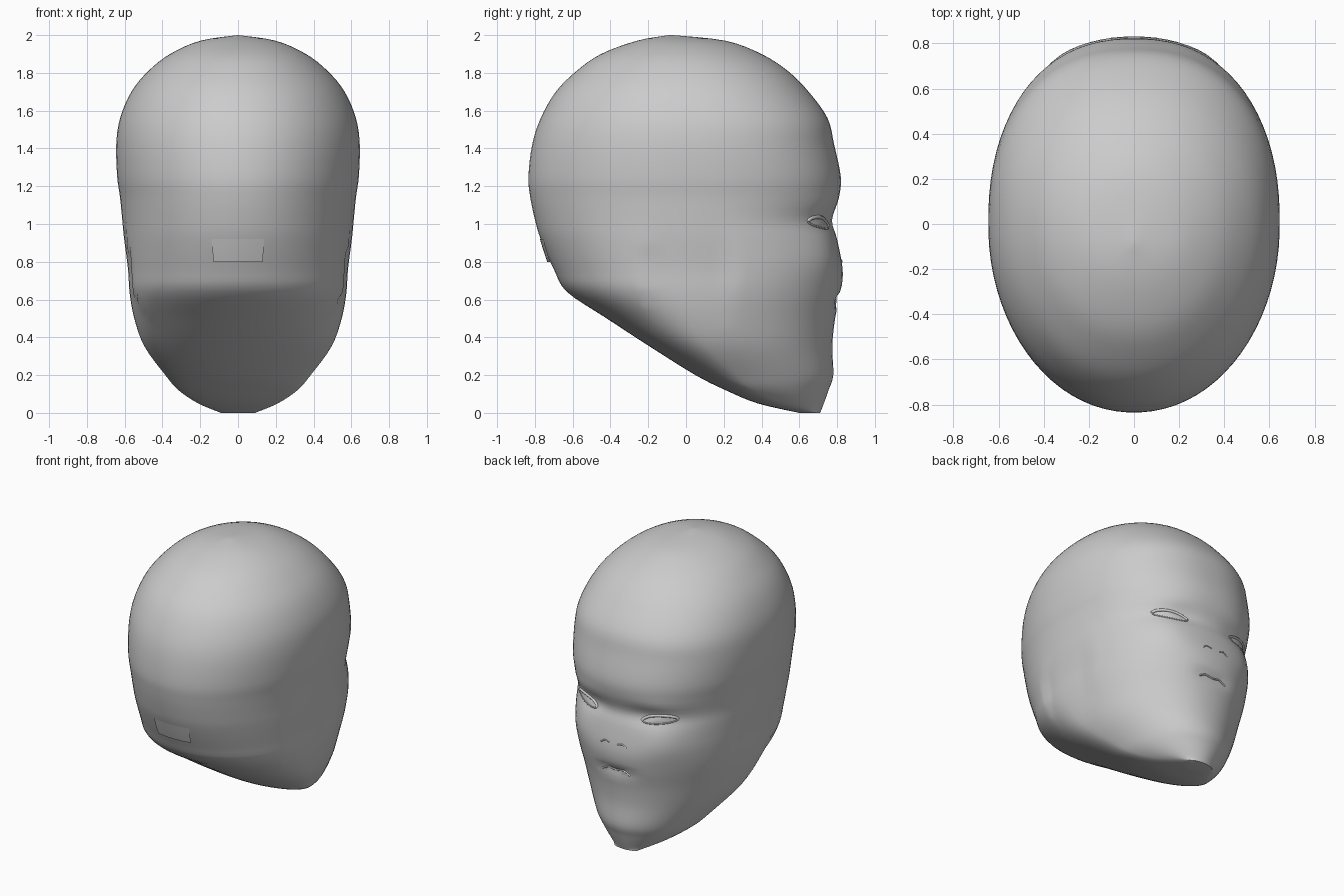
import bpy, bmesh, math
from mathutils import Vector
from mathutils.bvhtree import BVHTree

if "Cube" in bpy.data.objects:
    bpy.data.objects.remove(bpy.data.objects["Cube"])

# Horizontal sections: z, back y, front y, half width, y of widest point
SECTIONS = [
    (0.00, 0.60, 0.71, 0.09, 0.68), (0.05, 0.38, 0.73, 0.21, 0.50),
    (0.12, 0.21, 0.755, 0.315, 0.36), (0.20, 0.05, 0.78, 0.385, 0.27),
    (0.35, -0.19, 0.775, 0.495, 0.12), (0.50, -0.42, 0.79, 0.555, 0.04),
    (0.64, -0.63, 0.82, 0.59, 0.0), (0.76, -0.70, 0.83, 0.60, 0.0),
    (0.92, -0.77, 0.80, 0.61, 0.0), (1.02, -0.80, 0.775, 0.615, 0.0),
    (1.14, -0.825, 0.81, 0.625, 0.0), (1.25, -0.835, 0.82, 0.64, 0.0),
    (1.42, -0.815, 0.785, 0.645, 0.0), (1.56, -0.77, 0.75, 0.625, 0.0),
    (1.70, -0.69, 0.65, 0.565, 0.0), (1.81, -0.58, 0.54, 0.475, 0.0),
    (1.90, -0.45, 0.40, 0.36, -0.02), (1.97, -0.26, 0.21, 0.20, -0.05),
    (2.00, -0.09, -0.07, 0.0, -0.08)]
COLS, SUB = 80, 4


def spline(t):
    i = min(int(t), len(SECTIONS) - 2)
    f = t - i
    a, b, c, d = (SECTIONS[max(0, min(len(SECTIONS) - 1, i + k))] for k in (-1, 0, 1, 2))
    return [0.5 * (2 * q + (r - p) * f + (2 * p - 5 * q + 4 * r - s) * f * f
                   + (3 * q - p - 3 * r + s) * f ** 3) for p, q, r, s in zip(a, b, c, d)]


def bump(u, v, su, sv):
    return math.exp(-(u / su) ** 2 - (v / sv) ** 2)


def sculpt(x, y, z):
    ax = abs(x)
    if y > 0.2:
        # Eye sockets, brow, cheekbones, nose wings and mouth hollow
        y -= 0.015 * bump(ax - 0.22, z - 1.03, 0.12, 0.06)
        y += 0.010 * bump(ax - 0.30, z - 1.10, 0.16, 0.06)
        y += 0.022 * bump(ax - 0.34, z - 0.86, 0.14, 0.12)
        y -= 0.025 * bump(ax - 0.05, z - 0.60, 0.08, 0.03)
    # Shallow recess where the ears attach
    if abs(y) < 0.21 and ax > 0.4:
        x -= math.copysign(0.018 * bump(0, z - 0.72, 1, 0.2), x)
    return x, y, z


# Head shell
bm = bmesh.new()
rings = []
for k in range((len(SECTIONS) - 1) * SUB + 1):
    z, yb, yf, w, yc = spline(k / SUB)
    z, w = min(max(z, 0), 2), max(w, 0.002)
    nf = 1.9 + 0.4 * min(1, z / 0.8) if z < 1.5 else 2.3 - 0.3 * (z - 1.5) / 0.5
    nb = 2.05
    ring = []
    for j in range(COLS):
        a = 2 * math.pi * (j + 0.5) / COLS
        c, s = math.cos(a), math.sin(a)
        n, r = (nf, yf - yc) if s > 0 else (nb, yc - yb)
        x = w * math.copysign(abs(c) ** (2 / n), c)
        y = yc + r * math.copysign(abs(s) ** (2 / n), s)
        ring.append(bm.verts.new(sculpt(x, y, z)))
    rings.append(ring)
for lo, hi in zip(rings, rings[1:]):
    for j in range(COLS):
        bm.faces.new((lo[j], lo[(j + 1) % COLS], hi[(j + 1) % COLS], hi[j]))
bm.faces.new(rings[0][::-1])
bm.faces.new(rings[-1])
bmesh.ops.recalc_face_normals(bm, faces=bm.faces)
tree = BVHTree.FromBMesh(bm)


def finish(name, bm, angle=40):
    me = bpy.data.meshes.new(name)
    bm.to_mesh(me)
    bm.free()
    ob = bpy.data.objects.new(name, me)
    bpy.context.collection.objects.link(ob)
    bpy.ops.object.select_all(action='DESELECT')
    ob.select_set(True)
    bpy.context.view_layer.objects.active = ob
    bpy.ops.object.shade_smooth_by_angle(angle=math.radians(angle))
    return ob


finish("head", bm)


def on_skin(x, z, side=1, lift=0.0):
    # Point on the face (side 1) or back of the head (side -1)
    hit = tree.ray_cast(Vector((x, side * 3, z)), Vector((0, -side, 0)))[0]
    return Vector((x, hit.y + side * lift, z))


def tube(name, pts, radius, closed=False):
    cu = bpy.data.curves.new(name, 'CURVE')
    cu.dimensions = '3D'
    cu.bevel_depth, cu.bevel_resolution = radius, 2
    sp = cu.splines.new('POLY')
    sp.points.add(len(pts) - 1)
    for p, co in zip(sp.points, pts):
        p.co = (*co, 1)
    sp.use_cyclic_u = closed
    ob = bpy.data.objects.new(name, cu)
    bpy.context.collection.objects.link(ob)


def almond(sx, t):
    u, s = math.cos(t), math.sin(t)
    return sx * (0.285 + 0.105 * u), 1.0 + 0.012 * u + (0.035 if s > 0 else 0.022) * s


# Eyes: upper lids, lower rims and shallow eyeball fronts
for sx, label in ((-1, "left"), (1, "right")):
    loop = [almond(sx, 2 * math.pi * i / 28) for i in range(28)]
    tube(label + "_upper_lid", [on_skin(x, z, 1, 0.002) for x, z in loop[:15]], 0.010)
    tube(label + "_lower_lid",
         [on_skin(x, z, 1, 0.0) for x, z in loop[14:] + loop[:1]], 0.005)
    bm = bmesh.new()
    mid = bm.verts.new(on_skin(sx * 0.285, 1.005, 1, 0.012))
    outer = [bm.verts.new(on_skin(x, z, 1, 0.002)) for x, z in loop]
    inner = [bm.verts.new(on_skin(mid.co.x + (x - mid.co.x) * 0.55,
                                  1.005 + (z - 1.005) * 0.55, 1, 0.009)) for x, z in loop]
    for i in range(28):
        j = (i + 1) % 28
        bm.faces.new((outer[i], outer[j], inner[j], inner[i]))
        bm.faces.new((inner[i], inner[j], mid))
    bmesh.ops.recalc_face_normals(bm, faces=bm.faces)
    finish(label + "_eyeball", bm)
    # Small folds at the nose and mouth
    tube(label + "_nostril_fold", [on_skin(sx * x, z) for x, z in
                                  ((0.03, 0.80), (0.07, 0.81), (0.10, 0.79))], 0.005)
    tube(label + "_mouth_fold", [on_skin(sx * x, z) for x, z in
                                ((0.0, 0.60), (0.06, 0.61), (0.11, 0.585))], 0.006)

# Plate at the nape, slightly more upright than the skull behind it
bm = bmesh.new()
grid = [[bm.verts.new(on_skin((0.13 + 0.01 * r / 3) * (c / 3 - 1), 0.80 + 0.04 * r, -1,
                              0.016 - 0.004 * r))
         for c in range(7)] for r in range(4)]
for lo, hi in zip(grid, grid[1:]):
    for c in range(6):
        bm.faces.new((lo[c], lo[c + 1], hi[c + 1], hi[c]))
finish("nape_plate", bm)
